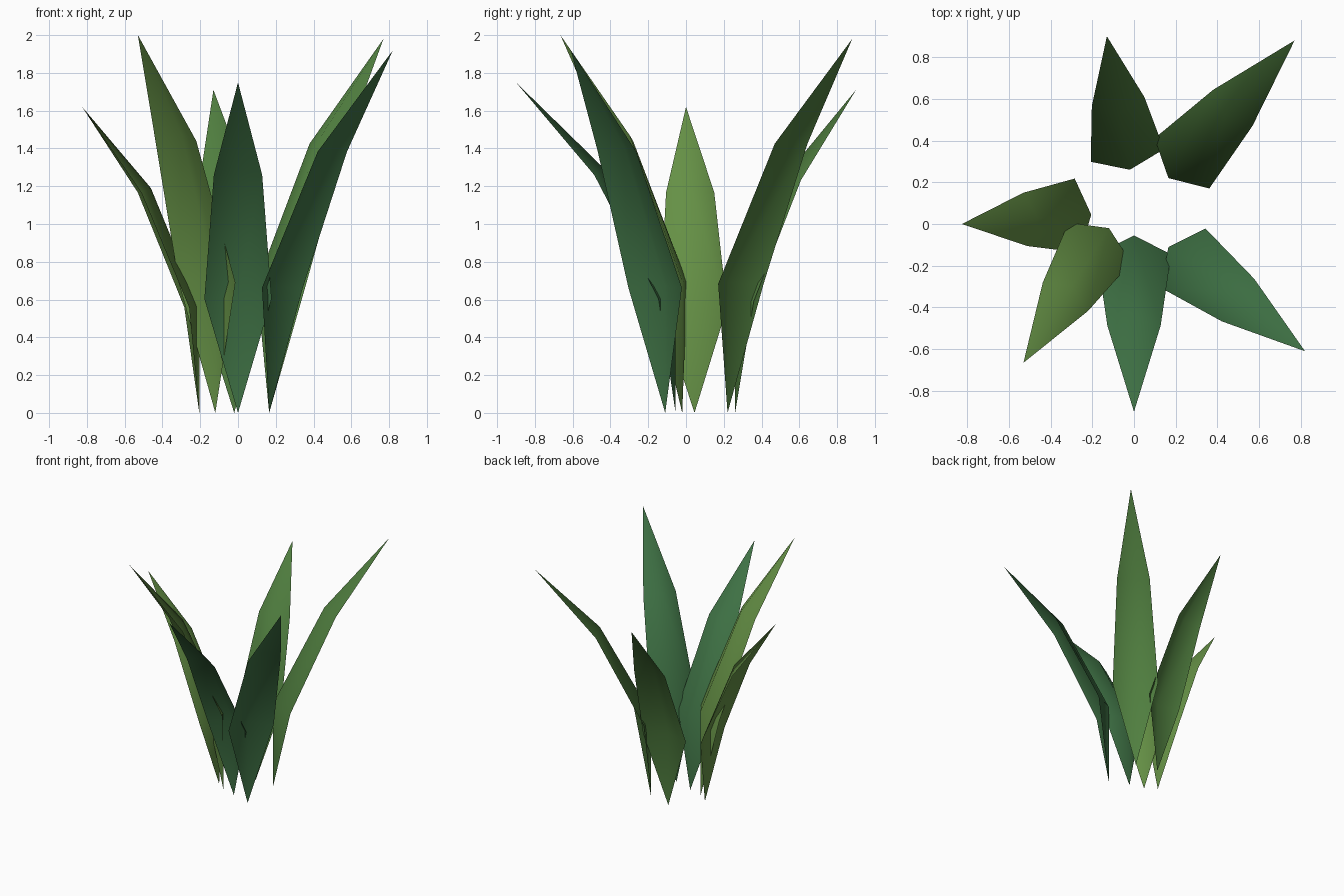
import bpy
from mathutils import Vector

if "Cube" in bpy.data.objects:
    bpy.data.objects.remove(bpy.data.objects["Cube"])

# per leaf: name, base (x, y), tip (x, y, z), shade
LEAVES = [
    ("back_leaf", (-0.02, 0.26), (-0.13, 0.90, 1.71), "mid"),
    ("back_right_leaf", (0.165, 0.22), (0.77, 0.88, 1.98), "mid"),
    ("front_right_leaf", (0.165, -0.11), (0.82, -0.61, 1.92), "deep"),
    ("front_leaf", (0.0, -0.055), (0.0, -0.90, 1.75), "deep"),
    ("front_left_leaf", (-0.12, -0.02), (-0.53, -0.665, 2.0), "light"),
    ("left_leaf", (-0.205, 0.045), (-0.825, 0.0, 1.62), "light"),
]
SHADES = {"light": (0.13, 0.28, 0.06, 1), "mid": (0.08, 0.21, 0.05, 1), "deep": (0.05, 0.17, 0.06, 1)}

mats = {}
for shade, colour in SHADES.items():
    mats[shade] = bpy.data.materials.new("leaf_" + shade)
    mats[shade].diffuse_color = colour


def leaf(name, base, tip, shade):
    # folded blade: pointed base, two cross rows with a raised midrib, pointed tip
    b = Vector((base[0], base[1], 0))
    t = Vector(tip)
    out = Vector((t.x - b.x, t.y - b.y, 0))
    length, height = out.length, t.z
    out.normalize()
    side = Vector((-out.y, out.x, 0))

    def point(reach, across, up):
        return b + out * reach + side * across + Vector((0, 0, up * height))

    verts = [b]
    for half, edge, rib, edge_z, rib_z in (
        (0.178, 0.107 * length, 0.0, 0.345, 0.35),
        (0.128, 0.51 * length, 0.51 * length - 0.06, 0.72, 0.735),
    ):
        verts += [point(edge, half, edge_z), point(rib, 0, rib_z), point(edge, -half, edge_z)]
    verts.append(t)
    faces = [(0, 2, 1), (0, 3, 2), (1, 2, 5, 4), (2, 3, 6, 5), (4, 5, 7), (5, 6, 7)]
    faces = [f[::-1] for f in faces]
    mesh = bpy.data.meshes.new(name)
    mesh.from_pydata([tuple(v) for v in verts], [], faces)
    for p in mesh.polygons:
        p.use_smooth = True
    mesh.materials.append(mats[shade])
    bpy.context.collection.objects.link(bpy.data.objects.new(name, mesh))


for spec in LEAVES:
    leaf(*spec)

for m in bpy.data.materials:
    if m.users and not m.is_grease_pencil:
        m.use_nodes = True
        m.node_tree.nodes["Principled BSDF"].inputs["Base Color"].default_value = m.diffuse_color
